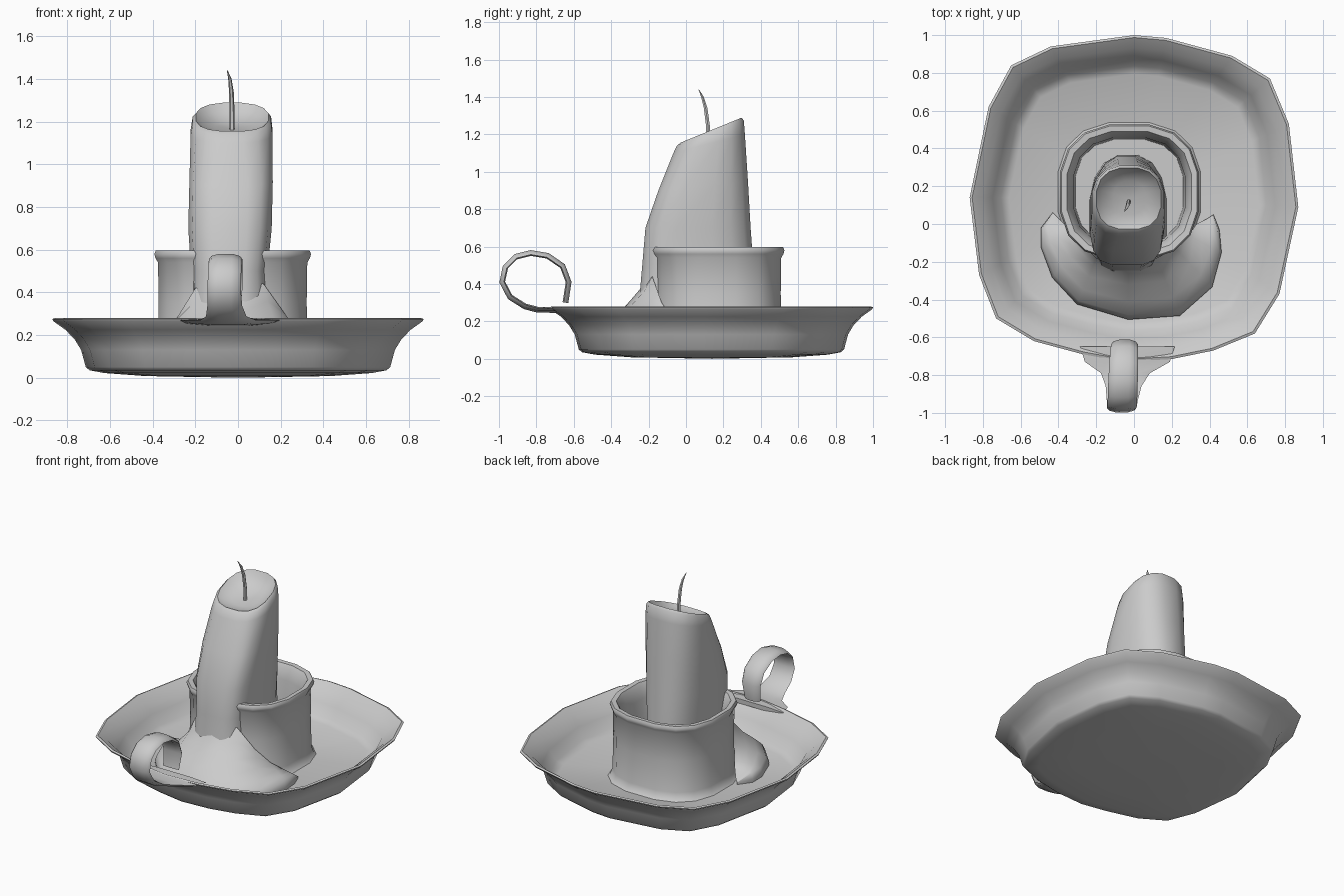
import bpy, bmesh, math
from mathutils import Vector

if "Cube" in bpy.data.objects:
    bpy.data.objects.remove(bpy.data.objects["Cube"])


def make(name, rows, closed=True, caps=(None, None), angle=50):
    """Skin rows of points; optional cap centre points make triangle fans."""
    bm = bmesh.new()
    grid = [[bm.verts.new(p) for p in row] for row in rows]
    n = len(rows[0])
    span = n if closed else n - 1
    for a, b in zip(grid, grid[1:]):
        for i in range(span):
            j = (i + 1) % n
            bm.faces.new((a[i], a[j], b[j], b[i]))
    for row, c in ((grid[0], caps[0]), (grid[-1], caps[1])):
        if c:
            v = bm.verts.new(c)
            for i in range(n):
                bm.faces.new((row[i], row[(i + 1) % n], v))
    bmesh.ops.recalc_face_normals(bm, faces=bm.faces)
    me = bpy.data.meshes.new(name)
    bm.to_mesh(me)
    bm.free()
    ob = bpy.data.objects.new(name, me)
    bpy.context.collection.objects.link(ob)
    bpy.ops.object.select_all(action='DESELECT')
    ob.select_set(True)
    bpy.context.view_layer.objects.active = ob
    bpy.ops.object.shade_smooth_by_angle(angle=math.radians(angle))
    return ob


def squircle(t, e):
    c, s = math.cos(t), math.sin(t)
    return (math.copysign(abs(c) ** (2 / e), c), math.copysign(abs(s) ** (2 / e), s))


# Dish: uneven hand-made outline scaled along a profile
outline = [(0, 1), (.17, .985), (.52, .89), (.72, .77), (.82, .53), (.87, .09),
           (.77, -.37), (.64, -.58), (.42, -.67), (.2, -.715), (-.05, -.73),
           (-.27, -.69), (-.53, -.62), (-.73, -.5), (-.82, -.27), (-.87, .14),
           (-.77, .62), (-.65, .84), (-.44, .94)]
dish = [(.5, .008), (.72, .022), (.8, .035), (.82, .05), (.845, .13), (.88, .18),
        (.93, .225), (.995, .265), (1, .275), (.985, .28), (.92, .24), (.86, .18),
        (.81, .11), (.76, .088)]
CY = .14
make("dish", [[(x * s, CY + (y - CY) * s, z) for x, y in outline] for s, z in dish],
     caps=((0, CY, 0), (0, CY, .085)))

# Cup that holds the candle, flared foot and rolled lip
angles = [math.tau * (i + .5) / 16 for i in range(16)]
cup = [(.385, .085), (.37, .1), (.357, .14), (.352, .35), (.355, .54), (.367, .56),
       (.373, .58), (.365, .597), (.335, .595), (.32, .57), (.3, .5), (.29, .12)]
rows = []
for r, z in cup:
    row = []
    for t in angles:
        u, v = squircle(t, 2.6)
        row.append((-.025 + u * r, .17 + v * r * .97, z))
    rows.append(row)
make("candle_cup", rows, caps=(None, (-.025, .17, .12)))

# Candle: slanted sections (z front, z back, y front, y back, x left, x right)
sections = [(.09, .09, -.28, .37, -.24, .18), (.3, .3, -.255, .37, -.225, .15),
            (.5, .5, -.237, .365, -.222, .14), (.7, .7, -.22, .35, -.235, .16),
            (.9, .95, -.15, .335, -.23, .165), (1.1, 1.2, -.07, .318, -.225, .165),
            (1.14, 1.275, -.05, .312, -.215, .158), (1.155, 1.29, -.03, .3, -.2, .145),
            (1.145, 1.25, 0, .28, -.17, .115), (1.15, 1.2, .05, .23, -.11, .06)]
rows = []
for zf, zb, yf, yb, xl, xr in sections:
    row = []
    for i in range(16):
        t = math.tau * (i + .5) / 16
        u, v = squircle(t, 2.4 if math.sin(t) > 0 else (3.6 if zf < 1 else 2.6))
        k = (v + 1) / 2
        row.append(((xl + xr) / 2 + u * (xr - xl) / 2, yf + (yb - yf) * k, zf + (zb - zf) * k))
    rows.append(row)
make("candle", rows, caps=((-.03, .1, .09), (-.03, .13, 1.165)))

# Melted wax pool: crescent spreading from the drip around the cup
outer = [(-.43, .06), (-.49, -.02), (-.49, -.12), (-.43, -.28), (-.3, -.42), (-.03, -.5),
         (.24, -.48), (.41, -.33), (.46, -.15), (.45, -.03), (.42, .05)]
inner = [(-.4, .03, .1), (-.37, .0, .15), (-.34, -.04, .19), (-.28, -.1, .29),
         (-.2, -.18, .42), (-.03, -.2, .46), (.12, -.18, .44), (.22, -.13, .3),
         (.29, -.06, .2), (.33, .0, .15), (.39, .03, .1)]
rows = []
for f, g, base in ((0, 0, .08), (-.02, 0, .11), (.06, 0, .15), (.3, .18, .16),
                   (.6, .4, .17), (.85, .7, .17), (1, 1, 0)):
    row = []
    for (x, y), (a, b, h) in zip(outer, inner):
        z0 = min(base, max(h, .08)) if base else h
        row.append((x + (a - x) * f, y + (b - y) * f, z0 + (h - z0) * g))
    rows.append(row)
make("wax_pool", rows, closed=False, angle=70)

# Wick: tapering bent thread
wick = [(-.028, .12, 1.15, .012), (-.028, .118, 1.24, .012), (-.031, .105, 1.34, .011),
        (-.038, .088, 1.4, .008), (-.05, .068, 1.44, .002)]
make("wick", [[(x + r * math.cos(k * math.tau / 6), y + r * math.sin(k * math.tau / 6), z)
               for k in range(6)] for x, y, z, r in wick], caps=(wick[0][:3], wick[-1][:3]))

# Handle: curled strap (y, z, x centre, half width), lens-shaped section
strap = [(-.65, .26, -.035, .25), (-.73, .262, -.035, .225), (-.79, .262, -.045, .13),
         (-.86, .28, -.055, .095), (-.94, .33, -.062, .082), (-.982, .41, -.065, .078),
         (-.965, .49, -.063, .078), (-.91, .545, -.06, .078), (-.83, .565, -.058, .078),
         (-.74, .55, -.055, .076), (-.66, .495, -.052, .074), (-.628, .41, -.05, .07),
         (-.645, .3, -.05, .06)]
rows = []
for i, (y, z, x, w) in enumerate(strap):
    p, q = strap[max(i - 1, 0)], strap[min(i + 1, len(strap) - 1)]
    d = Vector((0, q[0] - p[0], q[1] - p[1])).normalized()
    nrm = Vector((0, d.z, -d.y))
    if nrm.dot(Vector((0, y + .8, z - .42))) < 0:
        nrm = -nrm
    c = Vector((x, y, z))
    section = [(-1, -.008), (-.85, .006), (-.4, .016), (.4, .016), (.85, .006), (1, -.008),
               (.5, -.015), (-.5, -.015)]
    rows.append([tuple(c + Vector((u * w, 0, 0)) + nrm * h) for u, h in section])
make("handle", rows, caps=((-.035, -.65, .26), (-.05, -.645, .3)), angle=60)
